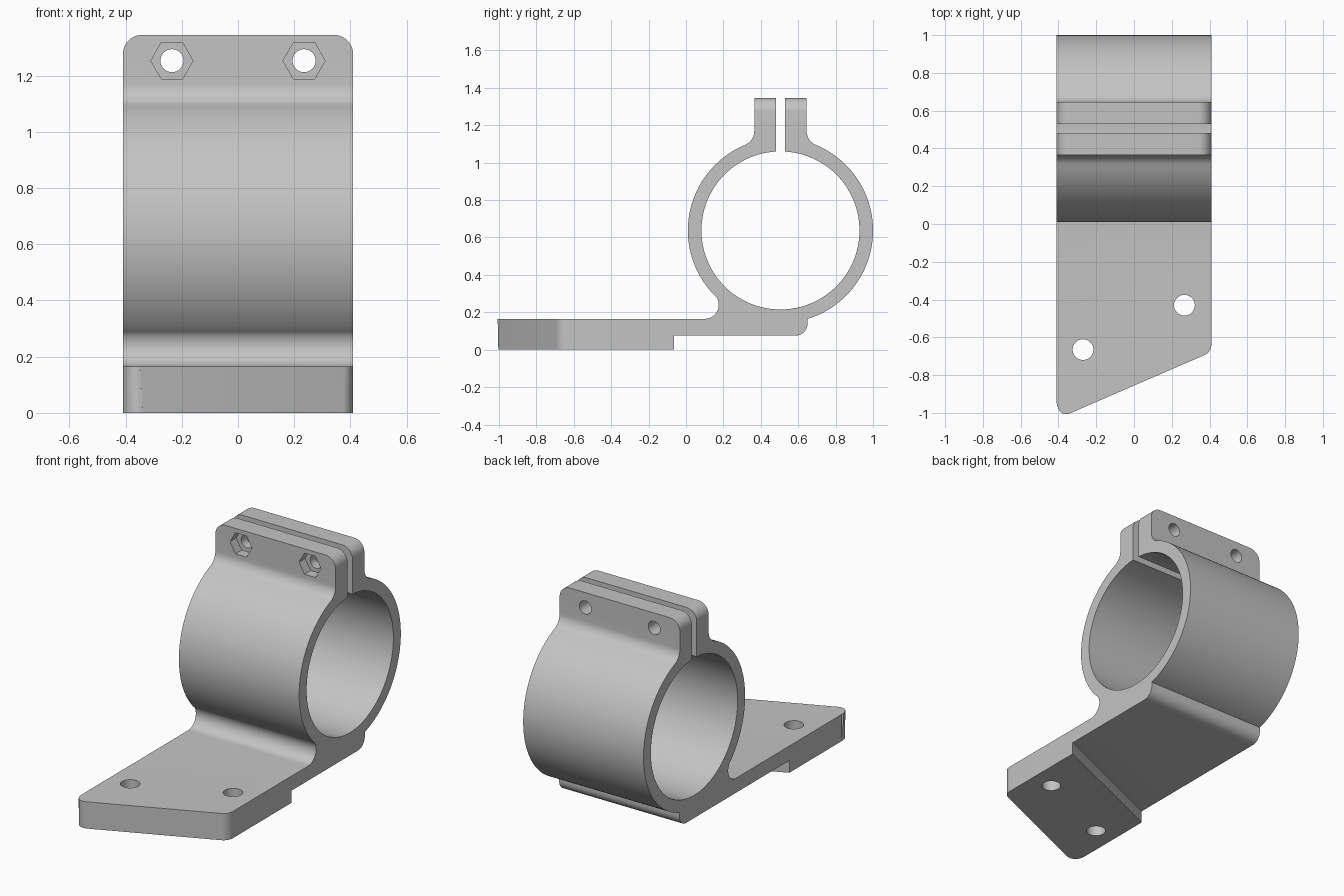
import bpy, bmesh, math

cube = bpy.data.objects.get("Cube")
if cube:
    bpy.data.objects.remove(cube, do_unlink=True)

grey = bpy.data.materials.new("plain grey")
grey.use_nodes = True
colour = (0.55, 0.55, 0.55, 1)
grey.diffuse_color = colour
grey.node_tree.nodes["Principled BSDF"].inputs["Base Color"].default_value = colour


def arc(cx, cy, r, start, end, steps):
    """Points along a circular arc, angles in degrees."""
    out = []
    for i in range(steps + 1):
        a = math.radians(start + (end - start) * i / steps)
        out.append((cx + r * math.cos(a), cy + r * math.sin(a)))
    return out


def prism(name, points, axis, lo, hi):
    """Extrude a 2D outline along an axis."""
    place = {"X": lambda p, t: (t, p[0], p[1]),
             "Y": lambda p, t: (p[0], t, p[1]),
             "Z": lambda p, t: (p[0], p[1], t)}[axis]
    bm = bmesh.new()
    rings = [[bm.verts.new(place(p, t)) for p in points] for t in (lo, hi)]
    for ring in rings:
        bm.faces.new(ring)
    n = len(points)
    for i in range(n):
        j = (i + 1) % n
        bm.faces.new((rings[0][i], rings[0][j], rings[1][j], rings[1][i]))
    bmesh.ops.recalc_face_normals(bm, faces=bm.faces[:])
    mesh = bpy.data.meshes.new(name)
    bm.to_mesh(mesh)
    bm.free()
    mesh.materials.append(grey)
    obj = bpy.data.objects.new(name, mesh)
    bpy.context.collection.objects.link(obj)
    return obj


def combine(target, tool, operation):
    """Apply a boolean and discard the tool."""
    tool.hide_render = True
    mod = target.modifiers.new(operation.lower(), "BOOLEAN")
    mod.operation, mod.solver, mod.object = operation, "EXACT", tool
    bpy.context.view_layer.objects.active = target
    bpy.ops.object.modifier_apply(modifier=mod.name)
    bpy.data.objects.remove(tool, do_unlink=True)


HALF = 0.41            # half width
TOP = 1.345            # top of the clamp ears
CY, CZ = 0.505, 0.6375  # ring centre
OUTER, INNER = 0.495, 0.4225
GAP = 0.024            # half of the clamp slot
EAR = 0.14             # ear face distance from the ring centre
FIL = 0.08             # ear fillet radius
SLOPE = 0.433          # slant of the plate front and step

# Side profile: plate, split ring and clamp ears in one outline
ear_z = CZ + math.sqrt((OUTER + FIL) ** 2 - (EAR + FIL) ** 2)
ear_a = math.degrees(math.acos((EAR + FIL) / (OUTER + FIL)))
gap_a = math.degrees(math.acos(GAP / INNER))
high = TOP + 0.1
profile = [(-1.3, 0.075)]
profile += arc(0.585, 0.14, 0.065, -90, 0, 10)
profile += arc(CY, CZ, OUTER, -73, ear_a, 50)
profile += arc(CY + EAR + FIL, ear_z, FIL, ear_a + 180, 180, 10)[1:]
profile += [(CY + EAR, high), (CY + GAP, high)]
profile += arc(CY, CZ, INNER, gap_a, -180 - gap_a, 110)
profile += [(CY - GAP, high), (CY - EAR, high)]
profile += arc(CY - EAR - FIL, ear_z, FIL, 0, -ear_a, 10)
profile += arc(CY, CZ, OUTER, 180 - ear_a, 224.4, 40)[1:]
profile += arc(0.1, 0.24, 0.075, 44.4, -90, 16)[1:]
profile += [(-1.3, 0.165)]
bracket = prism("clamp_bracket", profile, "X", -0.6, 0.6)

# Thicker foot pad with a slanted rear step
wide = 0.6
step = [(s * wide, -0.065 + SLOPE * (s * wide - HALF)) for s in (1, -1)]
pad = prism("foot_pad", step + [(-wide, -1.5), (wide, -1.5)], "Z", 0, 0.12)
combine(bracket, pad, "UNION")

# Envelope: slanted front, rounded front corners and rounded ear tops
front = -1.033
plan = [(-HALF, front), (HALF, front + 2 * HALF * SLOPE), (HALF, 1.2), (-HALF, 1.2)]
envelope = prism("envelope", plan, "Z", -0.1, TOP)


def is_front_edge(e, side):
    a, b = (v.co for v in e.verts)
    return abs(a.z - b.z) > 1 and a.y < 0 and a.x * side > 0


def is_top_edge(e):
    a, b = (v.co for v in e.verts)
    return min(a.z, b.z) > 1 and abs(a.x - b.x) < 0.01


bm = bmesh.new()
bm.from_mesh(envelope.data)
for offset, test in ((0.07, is_top_edge),
                     (0.098, lambda e: is_front_edge(e, -1)),
                     (0.043, lambda e: is_front_edge(e, 1))):
    bmesh.ops.bevel(bm, geom=[e for e in bm.edges if test(e)], offset=offset,
                    offset_type="OFFSET", segments=10, profile=0.5, affect="EDGES")
bm.to_mesh(envelope.data)
bm.free()
combine(bracket, envelope, "INTERSECT")

# Mounting holes through the plate
for x, y in ((-0.27, -0.665), (0.267, -0.43)):
    hole = prism("plate_hole", arc(x, y, 0.055, 0, 348.75, 31), "Z", -0.2, 0.3)
    combine(bracket, hole, "DIFFERENCE")

# Bolt holes and hexagonal nut pockets in the ears
for x in (-0.235, 0.235):
    bolt = prism("bolt_hole", arc(x, 1.253, 0.041, 0, 348.75, 31), "Y", 0.2, 0.8)
    combine(bracket, bolt, "DIFFERENCE")
    nut = prism("nut_pocket", arc(x, 1.253, 0.075, 0, 300, 5), "Y", 0.2, CY - EAR + 0.06)
    combine(bracket, nut, "DIFFERENCE")

# Smooth curved surfaces, keep edges sharp
bpy.ops.object.select_all(action="DESELECT")
bracket.select_set(True)
bpy.context.view_layer.objects.active = bracket
bpy.ops.object.shade_smooth_by_angle(angle=math.radians(25))
